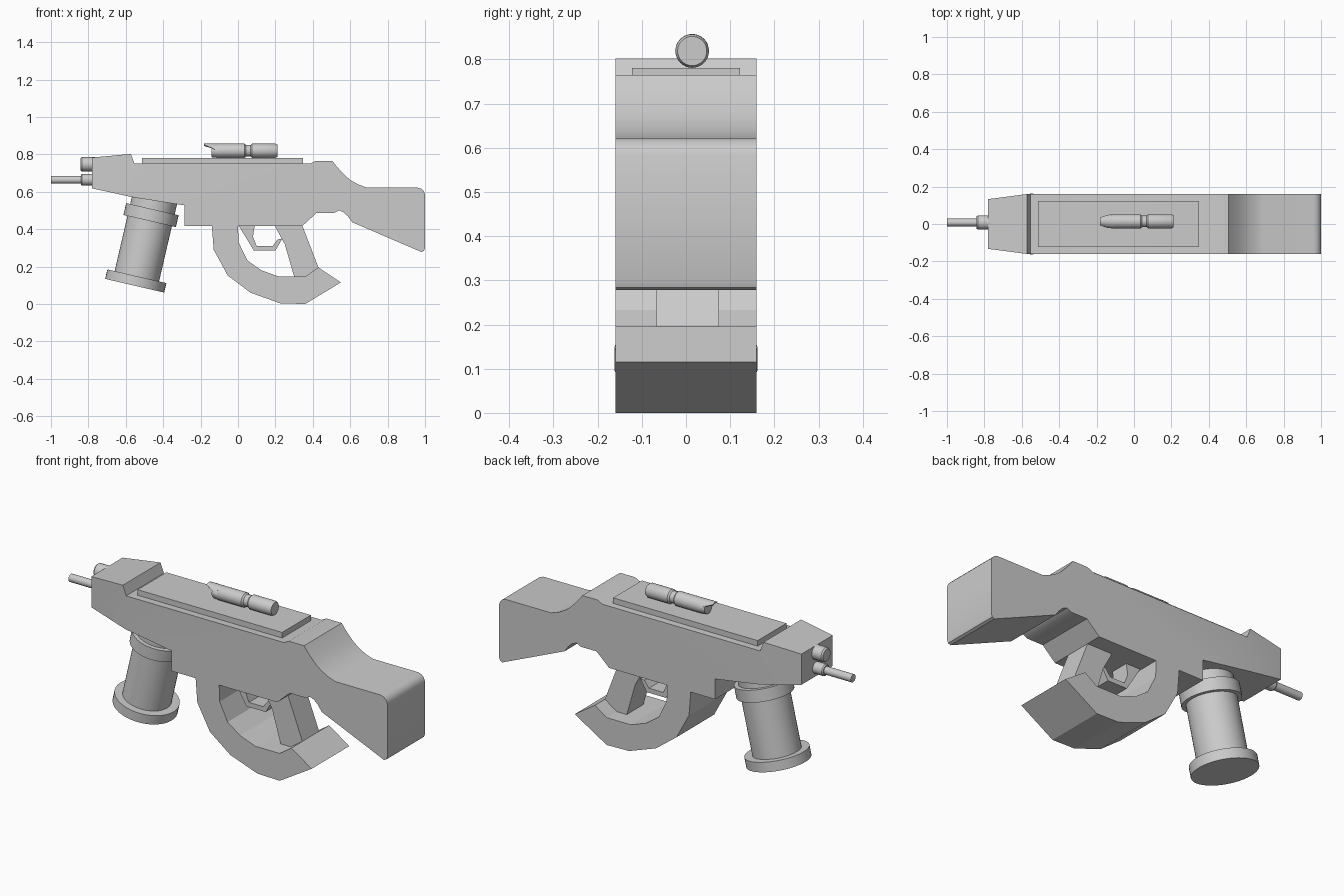
import bpy, bmesh, math
from mathutils import Vector

if "Cube" in bpy.data.objects:
    bpy.data.objects.remove(bpy.data.objects["Cube"])


def finish(name, bm, angle=32):
    """Turn a bmesh into an object, smooth with sharp edges above angle."""
    bmesh.ops.recalc_face_normals(bm, faces=bm.faces)
    for f in bm.faces:
        f.smooth = True
    for e in bm.edges:
        e.smooth = len(e.link_faces) == 2 and e.calc_face_angle(4) < math.radians(angle)
    me = bpy.data.meshes.new(name)
    bm.to_mesh(me)
    bm.free()
    ob = bpy.data.objects.new(name, me)
    bpy.context.collection.objects.link(ob)
    return ob


def prism_bm(profile, half, yc=0.0):
    """Extrude an (x, z) outline across y."""
    bm = bmesh.new()
    a = [bm.verts.new((x, yc - half, z)) for x, z in profile]
    b = [bm.verts.new((x, yc + half, z)) for x, z in profile]
    caps = [bm.faces.new(a), bm.faces.new(b[::-1])]
    n = len(a)
    for i in range(n):
        j = (i + 1) % n
        bm.faces.new((a[i], b[i], b[j], a[j]))
    return bm, a, b, caps


def prism(name, profile, half, angle=5, yc=0.0):
    return finish(name, prism_bm(profile, half, yc)[0], angle)


def lathe(name, profile, origin, axis, seg=32):
    """Revolve (distance, radius) pairs around an axis, capping both ends."""
    bm = bmesh.new()
    d, o = Vector(axis).normalized(), Vector(origin)
    u = Vector((0, 1, 0))
    v = d.cross(u)
    rings = []
    for t, r in profile:
        rings.append([bm.verts.new(o + d * t + r * (u * math.cos(k) + v * math.sin(k)))
                      for k in (2 * math.pi * i / seg for i in range(seg))])
    for p, q in zip(rings, rings[1:]):
        for i in range(seg):
            j = (i + 1) % seg
            bm.faces.new((p[i], p[j], q[j], q[i]))
    bm.faces.new(rings[0][::-1])
    bm.faces.new(rings[-1])
    return finish(name, bm)


# Receiver, stock and tapered nose in one outline
body = [(-0.78, 0.783), (-0.573, 0.802), (-0.553, 0.75), (0.385, 0.75), (0.415, 0.765),
        (0.505, 0.765), (0.525, 0.738), (0.55, 0.71), (0.575, 0.684), (0.605, 0.66),
        (0.645, 0.638), (0.69, 0.622), (0.96, 0.622), (0.98, 0.616), (0.994, 0.602),
        (1.0, 0.585), (1.0, 0.30), (0.994, 0.284), (0.98, 0.278), (0.61, 0.437),
        (0.588, 0.468), (0.565, 0.49), (0.54, 0.50), (0.515, 0.487), (0.42, 0.487),
        (0.345, 0.418), (-0.285, 0.418), (-0.285, 0.527), (-0.56, 0.57), (-0.78, 0.618)]
bm, a, b, caps = prism_bm(body, 0.16)
for cap, row in zip(caps, (a, b)):
    bmesh.utils.face_split(cap, row[2], row[-2])
    for i in (0, -1):
        row[i].co.y *= 0.83
finish("receiver_and_stock", bm)

# Top plate
prism("top_plate", [(-0.512, 0.74), (0.348, 0.74), (0.348, 0.78), (-0.512, 0.78)], 0.122)

# Curved lower bow at full width
prism("lower_bow", [(-0.14, 0.418), (-0.13, 0.29), (-0.055, 0.152), (0.067, 0.06),
                    (0.227, 0.003), (0.36, 0.0), (0.55, 0.115), (0.43, 0.195),
                    (0.36, 0.147), (0.216, 0.147), (0.125, 0.18), (0.05, 0.233),
                    (0.003, 0.33), (0.0, 0.418)], 0.16)

# Rear grip
prism("rear_grip", [(0.19, 0.43), (0.34, 0.43), (0.43, 0.195), (0.36, 0.147),
                    (0.30, 0.147), (0.25, 0.32)], 0.071, yc=0.004)

# Small guard loop and trigger
prism("inner_guard", [(0.0, 0.425), (0.085, 0.285), (0.20, 0.285), (0.237, 0.35),
                      (0.212, 0.345), (0.185, 0.31), (0.10, 0.31), (0.08, 0.36),
                      (0.09, 0.425)], 0.05)

# Tilted front grip: bottom flange, shaft, collar, neck
lathe("front_grip", [(0, 0.162), (0.052, 0.162), (0.052, 0.122), (0.355, 0.122),
                     (0.355, 0.144), (0.42, 0.144), (0.42, 0.122), (0.51, 0.122)],
      (-0.5525, 0, 0.0975), (0.226, 0, 0.974), 40)

# Barrel with collar, and the short tube above it
lathe("barrel", [(0, 0.021), (0.16, 0.021), (0.16, 0.026), (0.166, 0.031), (0.26, 0.031)],
      (-1.0, 0.008, 0.664), (1, 0, 0), 24)
lathe("upper_tube", [(0, 0.032), (0.008, 0.038), (0.1, 0.038)],
      (-0.843, 0.008, 0.747), (1, 0, 0), 24)

# Sight tube with waist
SY, SZ = 0.014, 0.819
lathe("sight_tube", [(-0.143, 0.034), (-0.11, 0.038), (0.035, 0.038), (0.043, 0.031),
                     (0.068, 0.031), (0.076, 0.038), (0.2, 0.038), (0.21, 0.033)],
      (0, SY, SZ), (1, 0, 0), 32)

# Sight hood: thin arched lip that narrows towards the front
bm = bmesh.new()
N = 8
rows = []
for x, half in ((-0.183, 32), (-0.145, 62), (-0.11, 90)):
    rows.append([bm.verts.new((x, SY + r * math.sin(t), SZ + r * math.cos(t)))
                 for r, s in ((0.0385, 1), (0.031, -1))
                 for t in (s * math.radians(half) * (2 * i / N - 1) for i in range(N + 1))])
for p, q in zip(rows, rows[1:]):
    for i in range(len(p)):
        j = (i + 1) % len(p)
        bm.faces.new((p[i], p[j], q[j], q[i]))
bm.faces.new(rows[0][::-1])
bm.faces.new(rows[-1])
finish("sight_hood", bm)
